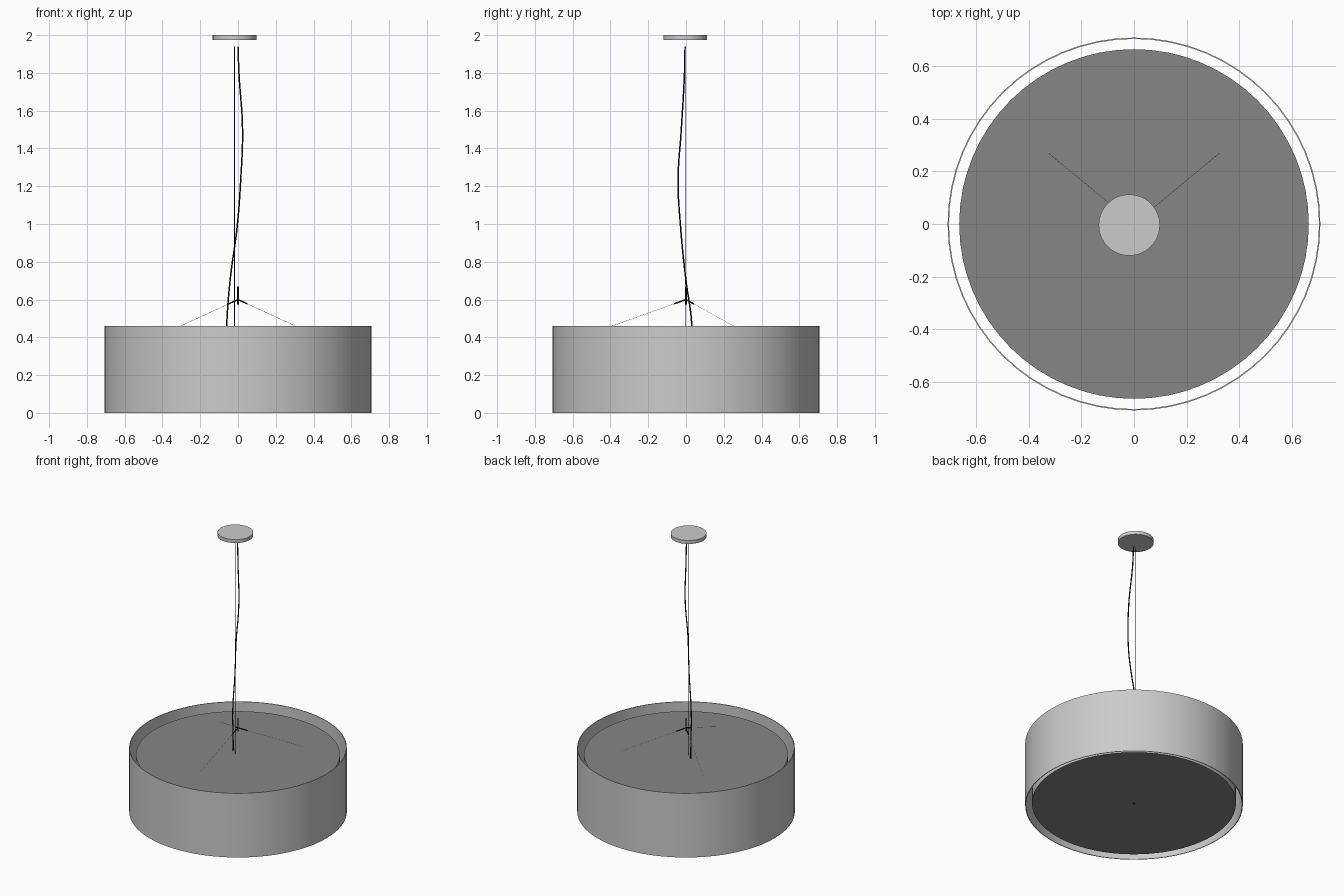
import bpy, bmesh, math
from mathutils import Vector

cube = bpy.data.objects.get("Cube")
if cube:
    bpy.data.objects.remove(cube, do_unlink=True)


def material(name, value):
    m = bpy.data.materials.new(name)
    m.use_nodes = True
    colour = (value, value, value, 1)
    m.diffuse_color = colour
    m.node_tree.nodes["Principled BSDF"].inputs["Base Color"].default_value = colour
    return m


light_grey = material("light grey", 0.6)
mid_grey = material("mid grey", 0.24)
black = material("black", 0.005)


def lathe(name, profile, mats, centre=(0, 0), steps=64, closed=False):
    """Spin a radius/height profile about a vertical axis."""
    bm = bmesh.new()
    verts = [bm.verts.new((r, 0, z)) for r, z in profile]
    pairs = list(zip(verts, verts[1:]))
    if closed:
        pairs.append((verts[-1], verts[0]))
    edges = [bm.edges.new(p) for p in pairs]
    bmesh.ops.spin(bm, geom=verts + edges, cent=(0, 0, 0), axis=(0, 0, 1),
                   angle=math.tau, steps=steps, use_duplicate=False)
    bmesh.ops.remove_doubles(bm, verts=bm.verts, dist=1e-5)
    bmesh.ops.recalc_face_normals(bm, faces=bm.faces)
    me = bpy.data.meshes.new(name)
    bm.to_mesh(me)
    bm.free()
    ob = bpy.data.objects.new(name, me)
    ob.location = (*centre, 0)
    bpy.context.collection.objects.link(ob)
    for m in mats:
        me.materials.append(m)
    bpy.ops.object.select_all(action='DESELECT')
    ob.select_set(True)
    bpy.context.view_layer.objects.active = ob
    bpy.ops.object.shade_smooth_by_angle(angle=math.radians(30))
    return ob


def wire(name, points, radius, mat, smooth=False):
    """Round tube through the given points."""
    cu = bpy.data.curves.new(name, 'CURVE')
    cu.dimensions = '3D'
    cu.bevel_depth = radius
    cu.bevel_resolution = 2
    cu.use_fill_caps = True
    if smooth:
        sp = cu.splines.new('BEZIER')
        sp.bezier_points.add(len(points) - 1)
        for bp, p in zip(sp.bezier_points, points):
            bp.co = p
            bp.handle_left_type = bp.handle_right_type = 'AUTO'
    else:
        sp = cu.splines.new('POLY')
        sp.points.add(len(points) - 1)
        for sp_point, p in zip(sp.points, points):
            sp_point.co = (*p, 1)
    cu.materials.append(mat)
    ob = bpy.data.objects.new(name, cu)
    bpy.context.collection.objects.link(ob)
    return ob


# Open drum shade with a thin wall
lathe("shade", [(0.707, 0), (0.707, 0.46), (0.702, 0.46), (0.702, 0)],
      [light_grey], closed=True)

# Inner diffuser: darker caps, light side
diffuser = lathe("diffuser", [(0, 0.015), (0.663, 0.015), (0.663, 0.41), (0, 0.41)],
                 [light_grey, mid_grey])
for f in diffuser.data.polygons:
    f.material_index = int(abs(f.normal.z) > 0.5)

# Small finial under the diffuser
lathe("finial", [(0, 0.008), (0.005, 0.008), (0.005, 0.016), (0, 0.016)], [black], steps=12)

# Ceiling canopy
canopy_centre = (-0.018, -0.004)
lathe("canopy", [(0, 1.975), (0.116, 1.975), (0.116, 2), (0, 2)],
      [light_grey], centre=canopy_centre)

# Straight suspension wire
wire("suspension_wire", [(*canopy_centre, 1.94), (*canopy_centre, 0.41)], 0.002, black)

# Slack power cable
wire("power_cable", [
    (0, -0.005, 1.94), (0.005, -0.008, 1.8), (0.024, -0.025, 1.5),
    (0.014, -0.042, 1.23), (-0.003, -0.03, 1.0), (-0.042, 0, 0.7),
    (-0.058, 0.028, 0.5), (-0.06, 0.032, 0.41)], 0.004, black, smooth=True)

# Three-way hub with its stay wires
hub = Vector((0, 0, 0.6))
wire("hub_stem", [(0, 0, 0.575), (0, 0, 0.67)], 0.004, black)
for side, end in (("left", (0.325, 0.27, 0.45)), ("right", (-0.325, 0.27, 0.45)),
                  ("front", (0, -0.42, 0.45))):
    end = Vector(end)
    wire(f"hub_arm_{side}", [hub, hub.lerp(end, 0.15)], 0.004, black)
    wire(f"stay_wire_{side}", [hub, end], 0.0008, light_grey)
